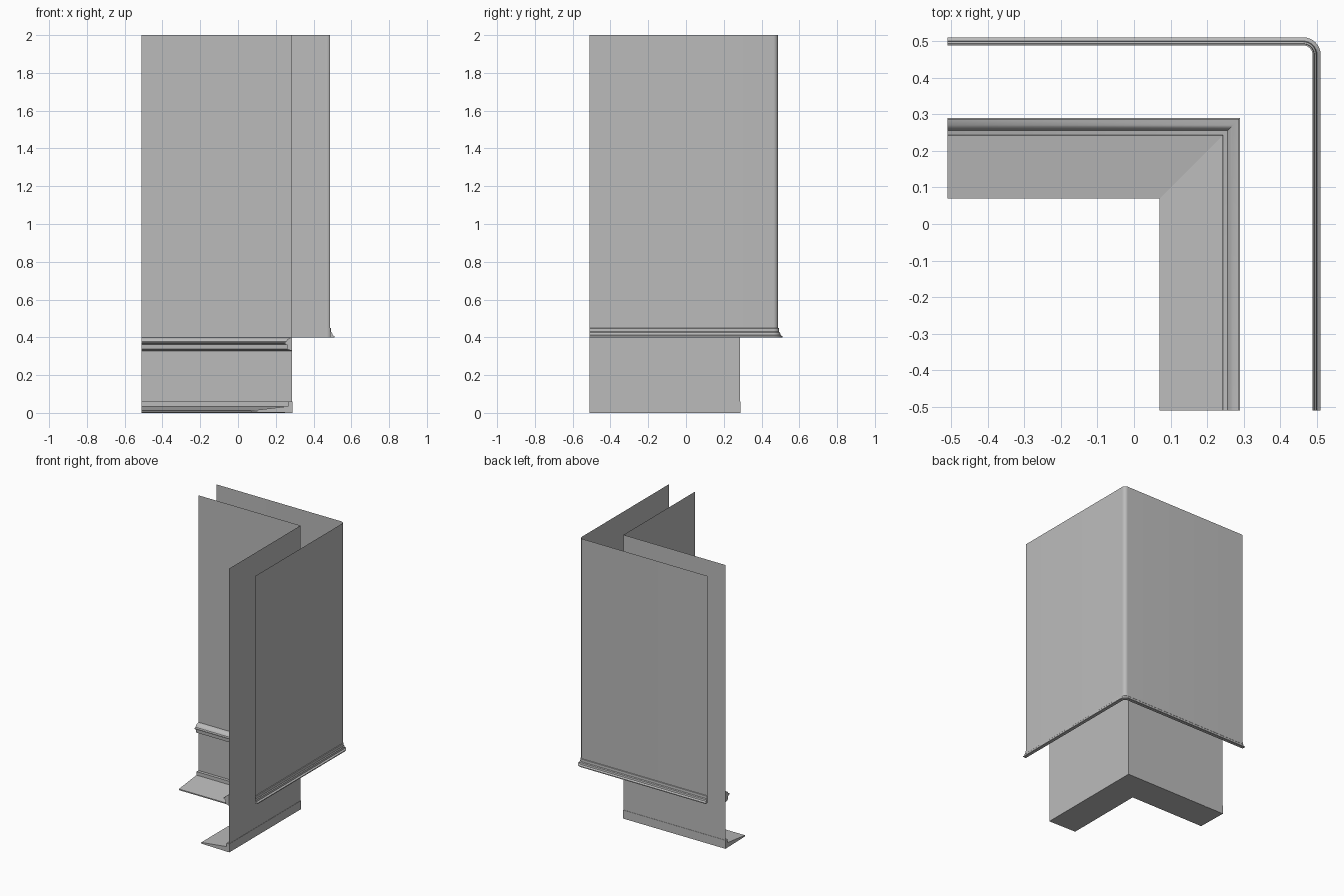
import bpy
import bmesh
import math

cube = bpy.data.objects.get("Cube")
if cube:
    bpy.data.objects.remove(cube, do_unlink=True)

grey = bpy.data.materials.new("plain grey")
grey.use_nodes = True
GREY = (0.5, 0.5, 0.5, 1)
grey.diffuse_color = GREY
grey.node_tree.nodes["Principled BSDF"].inputs["Base Color"].default_value = GREY

END = -0.51      # cut end of both arms
CENTRE = 0.462   # centre of the rounded outer corner


def plan_path(offset, rounded):
    """L-shaped run in plan, mitred or rounded at the corner."""
    if not rounded:
        return [(END, offset), (offset, offset), (offset, END)]
    r = offset - CENTRE
    steps = 8
    arc = [(CENTRE + r * math.sin(a), CENTRE + r * math.cos(a))
           for a in (math.pi / 2 * i / steps for i in range(steps + 1))]
    return [(END, offset)] + arc + [(offset, END)]


def sweep(name, profile, rounded=False, closed=False, smooth=False):
    """Run an (offset, height) profile around the corner."""
    bm = bmesh.new()
    rows = [[bm.verts.new((x, y, z)) for x, y in plan_path(o, rounded)]
            for o, z in profile]
    pairs = list(zip(rows, rows[1:]))
    if closed:
        pairs.append((rows[-1], rows[0]))
    for a, b in pairs:
        for i in range(len(a) - 1):
            bm.faces.new((a[i], b[i], b[i + 1], a[i + 1]))
    if closed:
        bm.faces.new([r[0] for r in rows])
        bm.faces.new([r[-1] for r in reversed(rows)])
        bmesh.ops.recalc_face_normals(bm, faces=bm.faces)
    mesh = bpy.data.meshes.new(name)
    bm.to_mesh(mesh)
    bm.free()
    mesh.materials.append(grey)
    obj = bpy.data.objects.new(name, mesh)
    bpy.context.collection.objects.link(obj)
    if smooth:
        bpy.ops.object.select_all(action='DESELECT')
        obj.select_set(True)
        bpy.context.view_layer.objects.active = obj
        bpy.ops.object.shade_smooth_by_angle(angle=math.radians(30))
    return obj


# Thin wall sheets
sweep("inner_wall", [(0.287, 2.0), (0.287, 0.06), (0.287, 0.0)])
sweep("outer_wall", [(0.488, 2.0), (0.488, 0.4)], rounded=True, smooth=True)

# Drip moulding along the foot of the outer wall
sweep("outer_drip_lip",
      [(0.488, 0.45), (0.492, 0.448), (0.493, 0.43), (0.498, 0.425),
       (0.5, 0.413), (0.51, 0.406), (0.51, 0.4), (0.488, 0.4)],
      rounded=True, closed=True, smooth=True)

# Moulding on the hidden side of the inner wall
sweep("inner_moulding",
      [(0.287, 0.4), (0.27, 0.396), (0.261, 0.388), (0.255, 0.377),
       (0.243, 0.374), (0.242, 0.369), (0.258, 0.362), (0.26, 0.338),
       (0.266, 0.335), (0.287, 0.328)],
      closed=True, smooth=True)

# Sloping sill with a small upstand against the inner wall
sweep("base_sill",
      [(0.289, 0.06), (0.266, 0.06), (0.266, 0.035),
       (0.07, 0.012), (0.07, 0.004), (0.289, 0.0)],
      closed=True)
